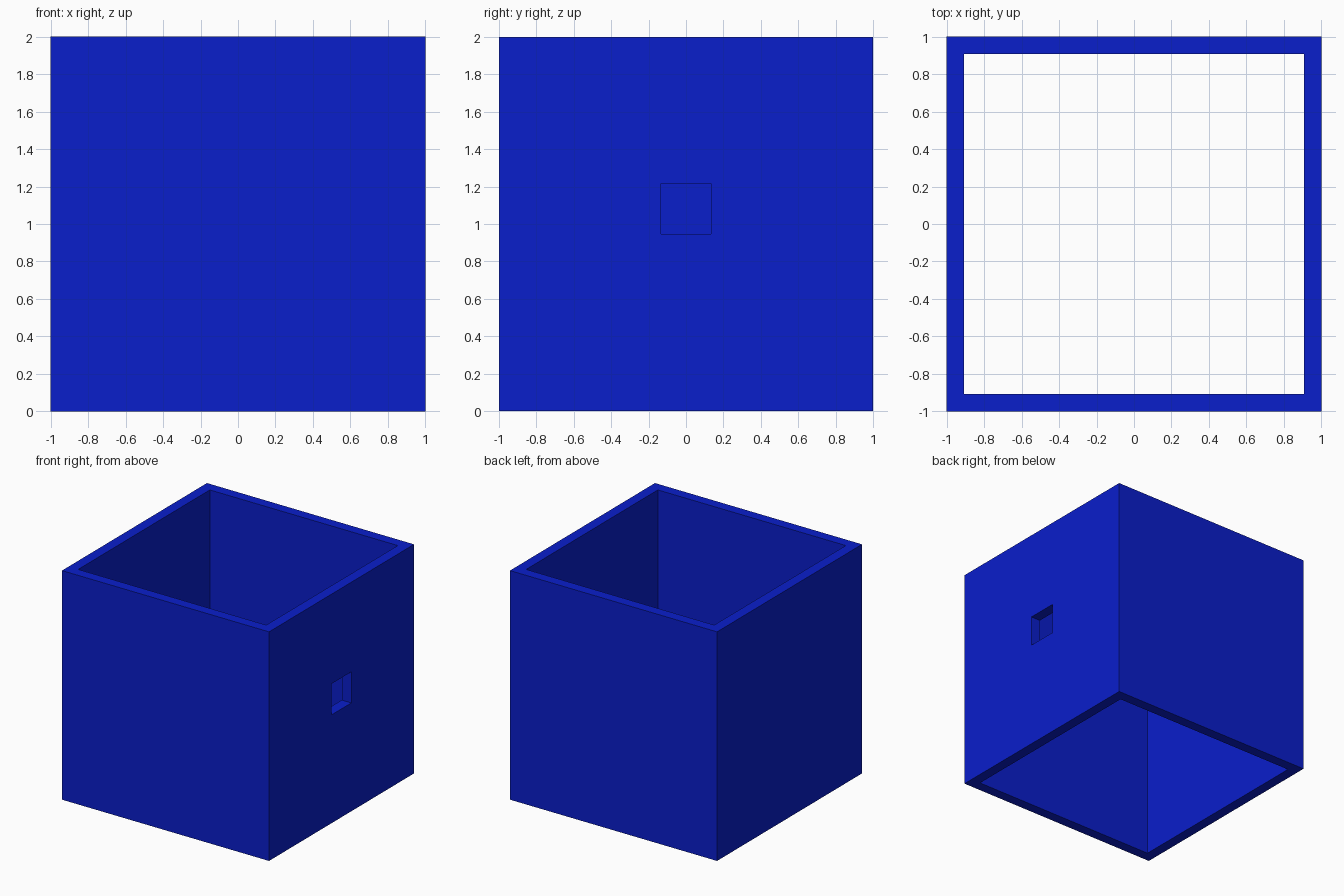
import bpy, bmesh

if "Cube" in bpy.data.objects:
    bpy.data.objects.remove(bpy.data.objects["Cube"])

OUT, INN = 1.0, 0.908                  # outer and inner half widths
HEIGHT = 2.0
HOLE_Y, HOLE_Z0, HOLE_Z1 = 0.135, 0.946, 1.217


def box(name, lo, hi):
    bm = bmesh.new()
    bmesh.ops.create_cube(bm, size=1)
    for v in bm.verts:
        v.co = [hi[i] if v.co[i] > 0 else lo[i] for i in range(3)]
    mesh = bpy.data.meshes.new(name)
    bm.to_mesh(mesh)
    bm.free()
    obj = bpy.data.objects.new(name, mesh)
    bpy.context.collection.objects.link(obj)
    return obj


# Outer block
walls = box("square_walls", (-OUT, -OUT, 0), (OUT, OUT, HEIGHT))

# Cutters: open shaft from top to bottom, and the window in the right wall
cutters = [
    box("shaft_cutter", (-INN, -INN, -0.2), (INN, INN, HEIGHT + 0.2)),
    box("window_cutter", (0.7, -HOLE_Y, HOLE_Z0), (1.2, HOLE_Y, HOLE_Z1)),
]
for cutter in cutters:
    mod = walls.modifiers.new(cutter.name, 'BOOLEAN')
    mod.operation = 'DIFFERENCE'
    mod.solver = 'EXACT'
    mod.object = cutter

# Apply the cuts and discard the cutters
bpy.context.view_layer.objects.active = walls
for cutter in cutters:
    cutter.hide_render = True
    bpy.ops.object.modifier_apply(modifier=cutter.name)
    bpy.data.objects.remove(cutter)

# Blue paint
blue = bpy.data.materials.new("blue_paint")
blue.diffuse_color = (0.003, 0.013, 0.6, 1)
blue.use_nodes = True
blue.node_tree.nodes["Principled BSDF"].inputs["Base Color"].default_value = blue.diffuse_color
walls.data.materials.clear()
walls.data.materials.append(blue)
